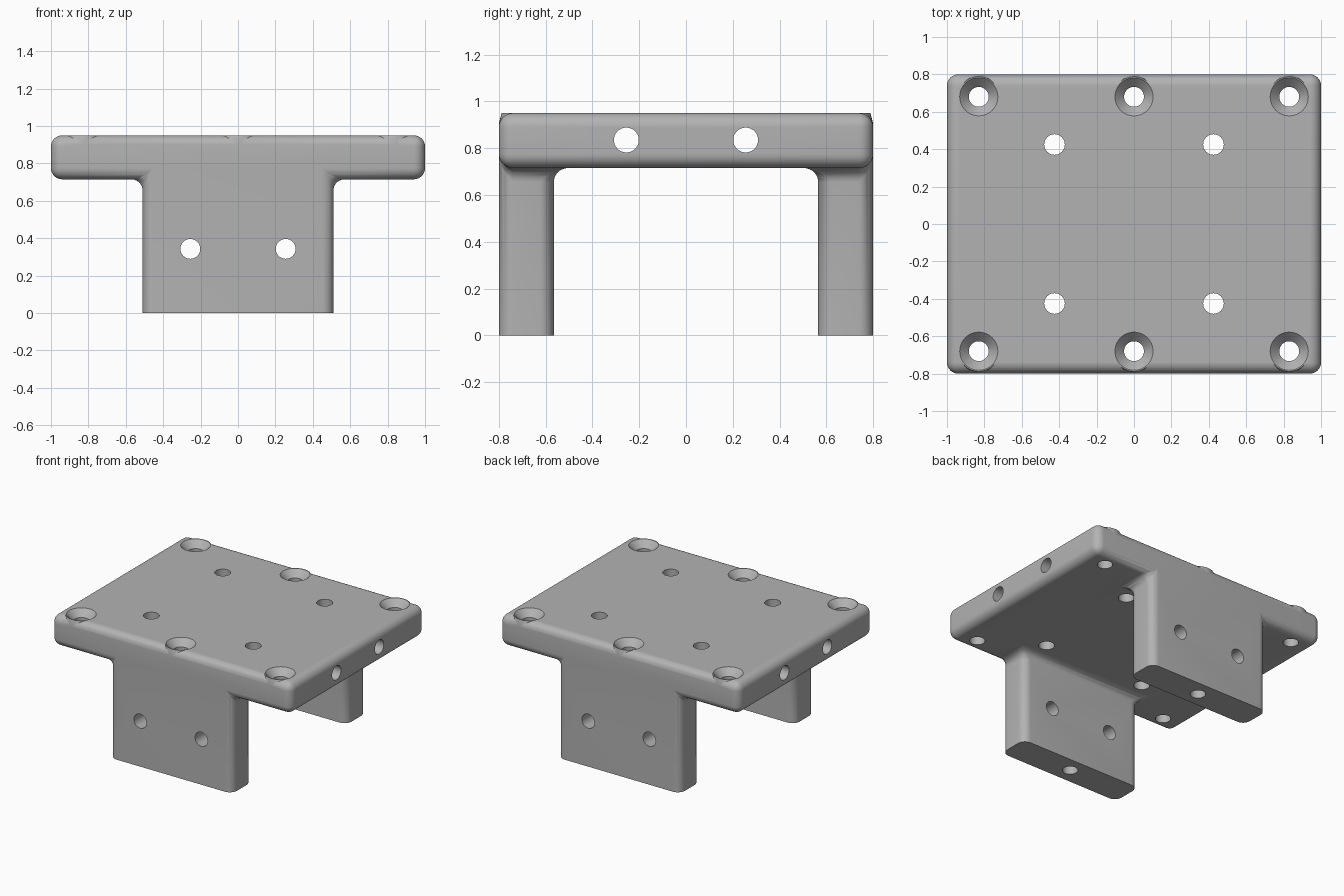
import bpy, bmesh, math
from mathutils import Matrix, Vector

if "Cube" in bpy.data.objects:
    bpy.data.objects.remove(bpy.data.objects["Cube"])

TOP, UNDER, RADIUS = 0.95, 0.715, 0.06
LEG_X, LEG_Y = 0.51, 0.565

grey = bpy.data.materials.new("mid_grey")
grey.diffuse_color = (0.45, 0.45, 0.45, 1)
grey.use_nodes = True
grey.node_tree.nodes["Principled BSDF"].inputs["Base Color"].default_value = grey.diffuse_color


def make_object(name, bm):
    bmesh.ops.recalc_face_normals(bm, faces=bm.faces)
    mesh = bpy.data.meshes.new(name)
    bm.to_mesh(mesh)
    bm.free()
    mesh.materials.append(grey)
    obj = bpy.data.objects.new(name, mesh)
    bpy.context.collection.objects.link(obj)
    return obj


def add_turned(bm, profile, matrix, steps=40):
    """Closed solid turned round the local z axis from (radius, height) points."""
    rings = [[bm.verts.new(matrix @ Vector((r * math.cos(a), r * math.sin(a), h)))
              for a in (2 * math.pi * i / steps for i in range(steps))]
             for r, h in profile]
    for low, high in zip(rings, rings[1:]):
        for i in range(steps):
            j = (i + 1) % steps
            bm.faces.new((low[i], low[j], high[j], high[i]))
    bm.faces.new(rings[0][::-1])
    bm.faces.new(rings[-1])


def boolean(target, tool, operation):
    mod = target.modifiers.new(tool.name, 'BOOLEAN')
    mod.operation, mod.solver, mod.object = operation, 'EXACT', tool
    tool.hide_render = True
    tool.hide_set(True)


# Plate with two legs, extruded from a 3 x 3 grid of cells
bm = bmesh.new()
xs, ys = (-1, -LEG_X, LEG_X, 1), (-0.8, -LEG_Y, LEG_Y, 0.8)
grid = [[bm.verts.new((x, y, UNDER)) for x in xs] for y in ys]
cells = {(r, c): bm.faces.new((grid[r][c], grid[r + 1][c],
                               grid[r + 1][c + 1], grid[r][c + 1]))
         for r in range(3) for c in range(3)}
legs = [cells[0, 1], cells[2, 1]]
top = bmesh.ops.extrude_face_region(bm, geom=list(cells.values()), use_keep_orig=True)
for v in top["geom"]:
    if isinstance(v, bmesh.types.BMVert):
        v.co.z = TOP
for face in legs:
    ext = bmesh.ops.extrude_discrete_faces(bm, faces=[face])
    for v in ext["faces"][0].verts:
        v.co.z = 0
bmesh.ops.recalc_face_normals(bm, faces=bm.faces)
bmesh.ops.dissolve_limit(bm, angle_limit=0.01, verts=bm.verts, edges=bm.edges)
# Round every edge except those under the feet
edges = [e for e in bm.edges if max(v.co.z for v in e.verts) > 0.01]
bmesh.ops.bevel(bm, geom=edges, offset=RADIUS, segments=8, profile=0.5,
                affect='EDGES', clamp_overlap=True)
bracket = make_object("bracket", bm)

# Raised rims round the screw holes, and all holes
screws = [(x, y) for x in (-0.83, 0, 0.83) for y in (-0.68, 0.68)]
rims, holes = bmesh.new(), bmesh.new()
for x, y in screws:
    place = Matrix.Translation((x, y, 0))
    add_turned(rims, [(0.119, 0.84), (0.119, 0.91), (0.108, TOP)], place)
    add_turned(holes, [(0.053, -0.1), (0.053, 0.90), (0.102, TOP), (0.102, 1.1)], place)
turn_x = Matrix.Rotation(math.pi / 2, 4, 'Y')
turn_y = Matrix.Rotation(math.pi / 2, 4, 'X')
for s in (-1, 1):
    for t in (-1, 1):
        add_turned(holes, [(0.055, 0.6), (0.055, 1.1)],
                   Matrix.Translation((0.425 * s, 0.425 * t, 0)))
    add_turned(holes, [(0.053, -1.2), (0.053, 1.2)],
               Matrix.Translation((0, 0.255 * s, 0.835)) @ turn_x)
    add_turned(holes, [(0.053, -1.2), (0.053, 1.2)],
               Matrix.Translation((0.255 * s, 0, 0.343)) @ turn_y)
rim_tool = make_object("screw_rims", rims)
hole_tool = make_object("hole_cutters", holes)
boolean(bracket, rim_tool, 'UNION')
boolean(bracket, hole_tool, 'DIFFERENCE')

# Bake the booleans, drop the tools and shade smooth
bpy.context.view_layer.update()
baked = bpy.data.meshes.new_from_object(
    bracket.evaluated_get(bpy.context.evaluated_depsgraph_get()))
bracket.modifiers.clear()
bracket.data = baked
for tool in (rim_tool, hole_tool):
    bpy.data.objects.remove(tool)
bpy.context.view_layer.objects.active = bracket
bracket.select_set(True)
bpy.ops.object.shade_smooth_by_angle(angle=math.radians(30))
